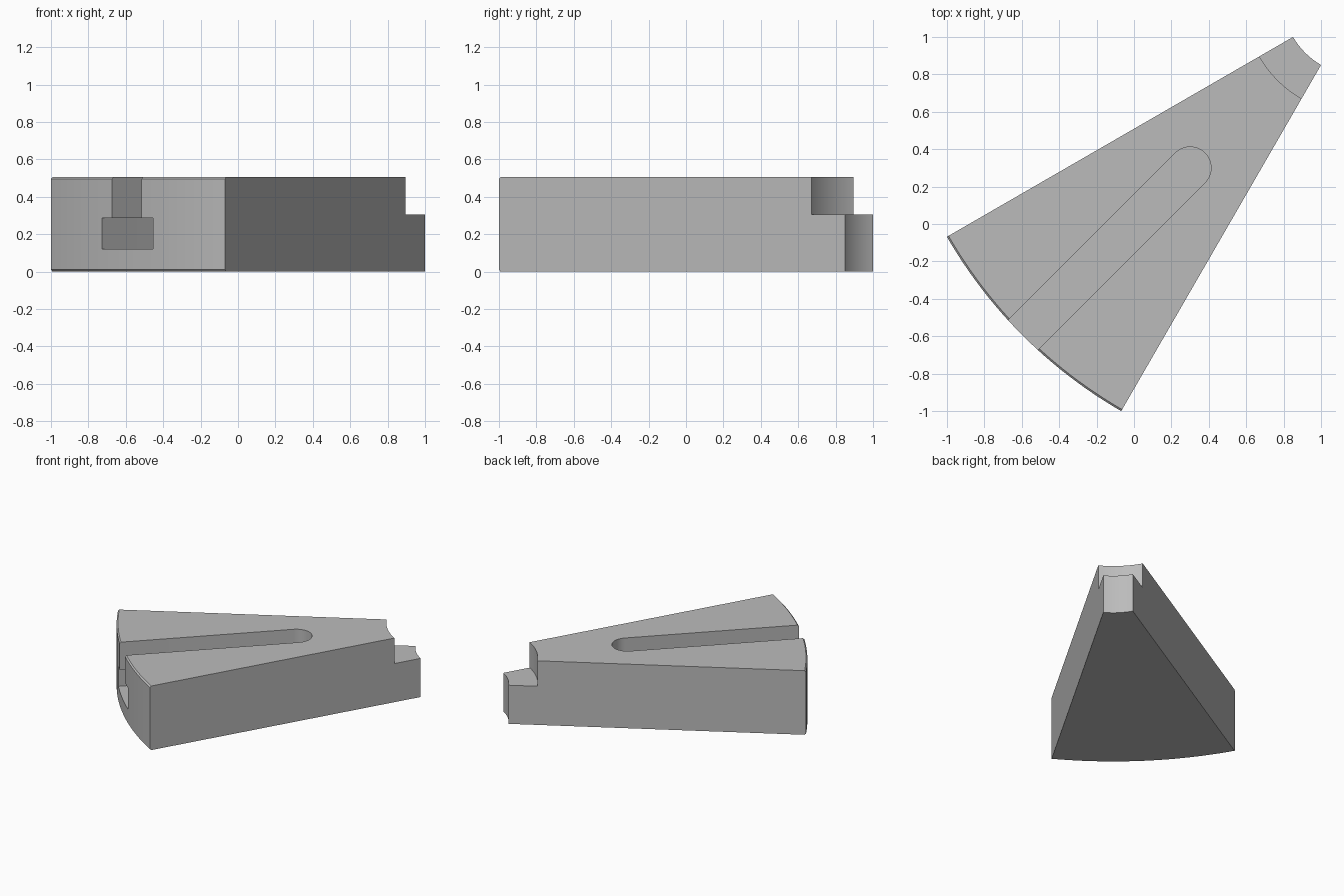
import bpy, bmesh
from math import pi, radians, sin, cos
from mathutils import Vector, Matrix

cube = bpy.data.objects.get("Cube")
if cube:
    bpy.data.objects.remove(cube, do_unlink=True)

CENTRE = 1.2046            # pivot of the sector lies on the x = y diagonal
R_IN, R_STEP, R_OUT = 0.409, 0.617, 2.546
HEIGHT, STEP_Z, BEVEL = 0.506, 0.305, 0.01

grey = bpy.data.materials.new("plain grey")
grey.use_nodes = True
grey.diffuse_color = (0.5, 0.5, 0.5, 1)
grey.node_tree.nodes["Principled BSDF"].inputs["Base Color"].default_value = (0.5, 0.5, 0.5, 1)


def make_object(name, bm):
    bmesh.ops.recalc_face_normals(bm, faces=bm.faces)
    mesh = bpy.data.meshes.new(name)
    bm.to_mesh(mesh)
    bm.free()
    mesh.materials.append(grey)
    obj = bpy.data.objects.new(name, mesh)
    bpy.context.collection.objects.link(obj)
    return obj


# Sector body: radial profile swept through 30 degrees
def sector_body():
    profile = [(R_IN, 0), (R_OUT - BEVEL, 0), (R_OUT, BEVEL),
               (R_OUT, HEIGHT - BEVEL), (R_OUT - BEVEL, HEIGHT),
               (R_STEP, HEIGHT), (R_STEP, STEP_Z), (R_IN, STEP_Z)]
    bm = bmesh.new()
    section = bm.faces.new([bm.verts.new((r, 0, z)) for r, z in profile])
    bmesh.ops.rotate(bm, verts=bm.verts, matrix=Matrix.Rotation(radians(210), 3, 'Z'))
    bmesh.ops.spin(bm, geom=[section] + section.edges[:] + section.verts[:],
                   axis=(0, 0, 1), angle=radians(30), steps=24)
    # Merge the strips of the flat top, ledge and bottom
    bmesh.ops.dissolve_limit(bm, angle_limit=radians(0.1), verts=bm.verts, edges=bm.edges)
    bmesh.ops.translate(bm, verts=bm.verts, vec=(CENTRE, CENTRE, 0))
    return make_object("sector_body", bm)


# Slot cutter: round-ended bar running out along the diagonal
def slot_cutter(name, half_width, z0, z1):
    length, steps = 2.0, 24
    outline = [(half_width * sin(pi * i / steps), half_width * cos(pi * i / steps))
               for i in range(steps + 1)]
    outline += [(-length, -half_width), (-length, half_width)]
    bm = bmesh.new()
    base = bm.faces.new([bm.verts.new((x, y, z0)) for x, y in outline])
    top = bmesh.ops.extrude_face_region(bm, geom=[base])["geom"]
    bmesh.ops.translate(bm, vec=(0, 0, z1 - z0),
                        verts=[v for v in top if isinstance(v, bmesh.types.BMVert)])
    bmesh.ops.transform(bm, verts=bm.verts,
                        matrix=Matrix.Translation(Vector((0.3, 0.3, 0))) @ Matrix.Rotation(pi / 4, 4, 'Z'))
    obj = make_object(name, bm)
    obj.hide_render = True
    return obj


body = sector_body()
bpy.context.view_layer.objects.active = body
body.select_set(True)

# T-slot: narrow neck above a wide channel
cutters = [slot_cutter("neck_cutter", 0.112, 0.2, 0.7),
           slot_cutter("channel_cutter", 0.194, 0.12, 0.287)]
for cutter in cutters:
    cut = body.modifiers.new(cutter.name, 'BOOLEAN')
    cut.operation = 'DIFFERENCE'
    cut.solver = 'EXACT'
    cut.object = cutter
    bpy.ops.object.modifier_apply(modifier=cut.name)
for cutter in cutters:
    bpy.data.objects.remove(cutter, do_unlink=True)

bpy.ops.object.shade_smooth_by_angle(angle=radians(30))
